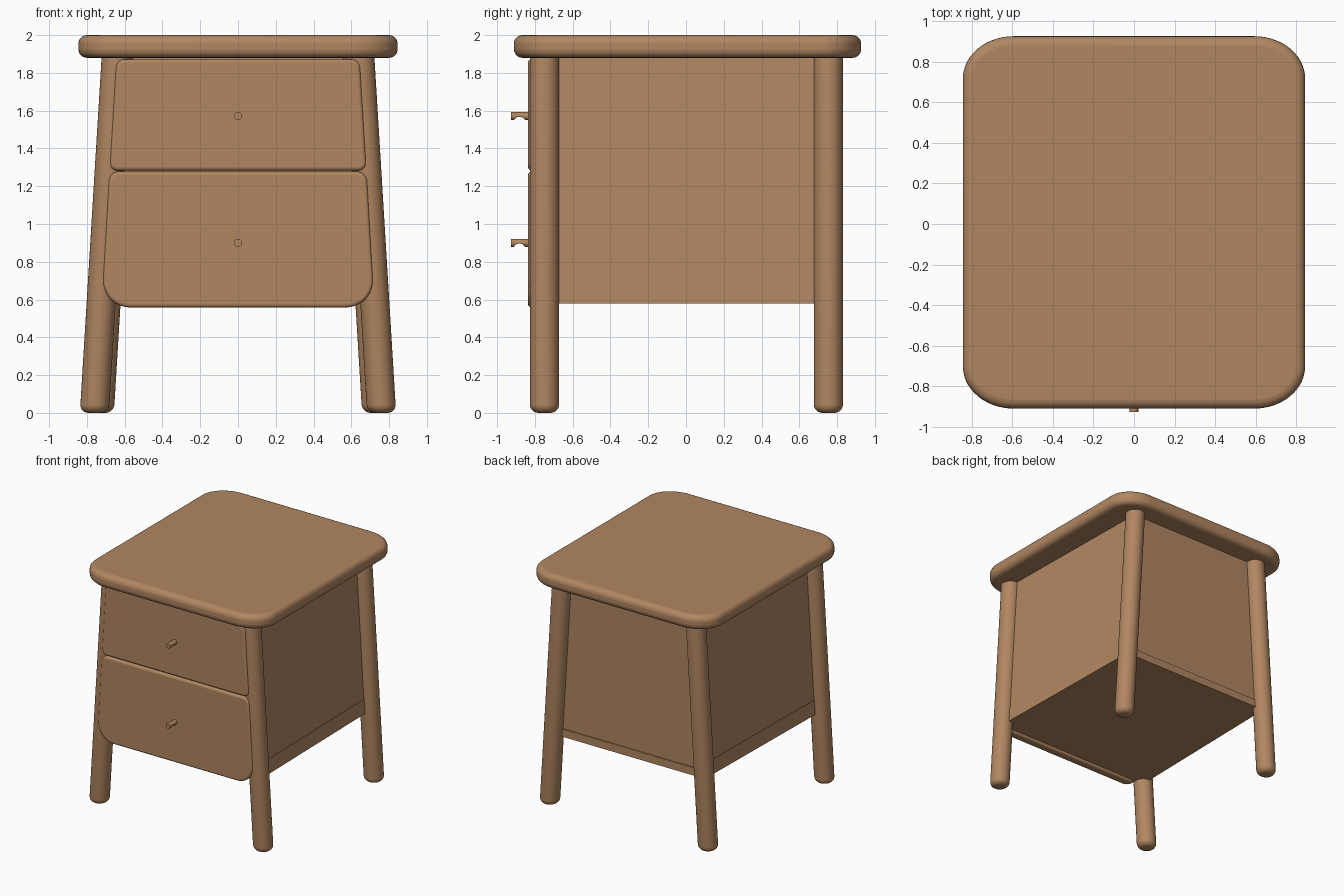
import bpy, bmesh, math
from mathutils import Vector

if "Cube" in bpy.data.objects:
    bpy.data.objects.remove(bpy.data.objects["Cube"])

wood = bpy.data.materials.new("warm wood")
wood.use_nodes = True
COLOR = (0.44, 0.24, 0.12, 1)
wood.diffuse_color = COLOR
wood.node_tree.nodes["Principled BSDF"].inputs["Base Color"].default_value = COLOR


def finish(name, bm, bevel=0, segments=5):
    """Turn a bmesh into a smooth shaded wooden part."""
    bmesh.ops.recalc_face_normals(bm, faces=bm.faces)
    mesh = bpy.data.meshes.new(name)
    bm.to_mesh(mesh)
    bm.free()
    ob = bpy.data.objects.new(name, mesh)
    bpy.context.collection.objects.link(ob)
    mesh.materials.append(wood)
    if bevel:
        mod = ob.modifiers.new("rounded rim", "BEVEL")
        mod.width, mod.segments = bevel, segments
        mod.limit_method, mod.angle_limit = "ANGLE", math.radians(40)
    bpy.ops.object.select_all(action="DESELECT")
    ob.select_set(True)
    bpy.context.view_layer.objects.active = ob
    bpy.ops.object.shade_smooth_by_angle(angle=math.radians(35))
    return ob


def rounded_outline(corners, radii, steps=10):
    """2D outline with an elliptical arc at each corner; radii are (incoming, outgoing)."""
    pts = []
    for i, c in enumerate(corners):
        c = Vector(c)
        d1 = (Vector(corners[i - 1]) - c).normalized() * radii[i][0]
        d2 = (Vector(corners[(i + 1) % len(corners)]) - c).normalized() * radii[i][1]
        for k in range(steps + 1):
            t = math.pi / 2 * k / steps
            pts.append(c + d1 * (1 - math.sin(t)) + d2 * (1 - math.cos(t)))
    return pts


def slab(name, start, offset, bevel):
    """Extrude a 3D outline by an offset and round the rim."""
    bm = bmesh.new()
    face = bm.faces.new([bm.verts.new(p) for p in start])
    moved = bmesh.ops.extrude_face_region(bm, geom=[face], use_keep_orig=True)["geom"]
    bmesh.ops.translate(bm, vec=offset, verts=[g for g in moved if isinstance(g, bmesh.types.BMVert)])
    return finish(name, bm, bevel)


def loft(name, rings):
    """Skin a list of equal rings and cap both ends."""
    bm = bmesh.new()
    rows = [[bm.verts.new(p) for p in ring] for ring in rings]
    n = len(rows[0])
    for a, b in zip(rows, rows[1:]):
        for i in range(n):
            bm.faces.new((a[i], a[(i + 1) % n], b[(i + 1) % n], b[i]))
    bm.faces.new(rows[0])
    bm.faces.new(rows[-1])
    return finish(name, bm)


# Leg axes: splayed sideways only, back pair slightly closer together
FRONT_Y, BACK_Y, LEG_R = -0.749, 0.754, 0.077


def axis(z, y):
    t = (y - FRONT_Y) / (BACK_Y - FRONT_Y)
    return 0.76 - 0.061 * z - 0.026 * t


# Top board
outline = rounded_outline(
    [(-0.845, -0.911), (0.845, -0.911), (0.845, 0.927), (-0.845, 0.927)],
    [(0.21, 0.25), (0.25, 0.21), (0.21, 0.25), (0.25, 0.21)], 14)
slab("top_board", [(p.x, p.y, 1.88) for p in outline], (0, 0, 0.12), 0.045)

# Legs with rounded feet
foot = [(0.045 * (1 - math.sin(a)), LEG_R - 0.045 * (1 - math.cos(a)))
        for a in [math.pi / 2 * (1 - k / 6) for k in range(7)]]
for side, sx in (("left", 1), ("right", -1)):
    for end, y in (("front", FRONT_Y), ("back", BACK_Y)):
        rings = []
        for z, r in foot + [(1.9, LEG_R)]:
            rings.append([(sx * axis(z, y) + r * math.cos(2 * math.pi * i / 32),
                           y + r * math.sin(2 * math.pi * i / 32), z) for i in range(32)])
        loft(f"{end}_{side}_leg", rings)

# Side panels and lower side rails, following the slope of the legs
THICK = 0.04


def side_board(name, sx, z0, z1, proud):
    rings = []
    for z in (z0, z1):
        f, b = axis(z, FRONT_Y) + proud, axis(z, BACK_Y) + proud
        rings.append([(sx * f, FRONT_Y, z), (sx * b, BACK_Y, z),
                      (sx * (b - THICK), BACK_Y, z), (sx * (f - THICK), FRONT_Y, z)])
    loft(name, rings)


def cross_board(name, y0, y1, z0, z1, inset=0.0):
    rings = []
    for z in (z0, z1):
        f, b = axis(z, y0) - inset, axis(z, y1) - inset
        rings.append([(-f, y0, z), (f, y0, z), (b, y1, z), (-b, y1, z)])
    loft(name, rings)


for side, sx in (("left", 1), ("right", -1)):
    side_board(f"{side}_panel", sx, 0.70, 1.89, 0.0)
    side_board(f"{side}_rail", sx, 0.58, 0.70, 0.004)

# Back panel and bottom board
cross_board("back_panel", BACK_Y - 0.045, BACK_Y - 0.01, 0.64, 1.89, 0.005)
cross_board("bottom_board", FRONT_Y - 0.02, BACK_Y, 0.58, 0.645, 0.002)
cross_board("drawer_divider", FRONT_Y, BACK_Y - 0.05, 1.25, 1.30, 0.03)


# Drawer fronts: tapered, with softly rounded corners
def drawer(name, z0, z1, half0, half1, r0, r1):
    pts = rounded_outline([(-half0, z0), (half0, z0), (half1, z1), (-half1, z1)],
                          [(r0, r0), (r0, r0), (r1, r1), (r1, r1)])
    slab(name, [(p.x, -0.836, p.y) for p in pts], (0, 0.076, 0), 0.018)


drawer("upper_drawer_front", 1.283, 1.872, 0.681, 0.645, 0.045, 0.045)
drawer("lower_drawer_front", 0.558, 1.277, 0.724, 0.682, 0.155, 0.05)

# Peg handles with a finger groove underneath
for name, zc in (("upper_handle", 1.571), ("lower_handle", 0.90)):
    rings = []
    for k in range(21):
        y = -0.927 + 0.107 * k / 20
        d = (y + 0.882) / 0.027
        floor = -0.021 + 0.017 * math.sqrt(max(0, 1 - d * d))
        rings.append([(0.021 * math.cos(a), y, zc + max(0.021 * math.sin(a), floor))
                      for a in [2 * math.pi * i / 24 for i in range(24)]])
    loft(name, rings)
